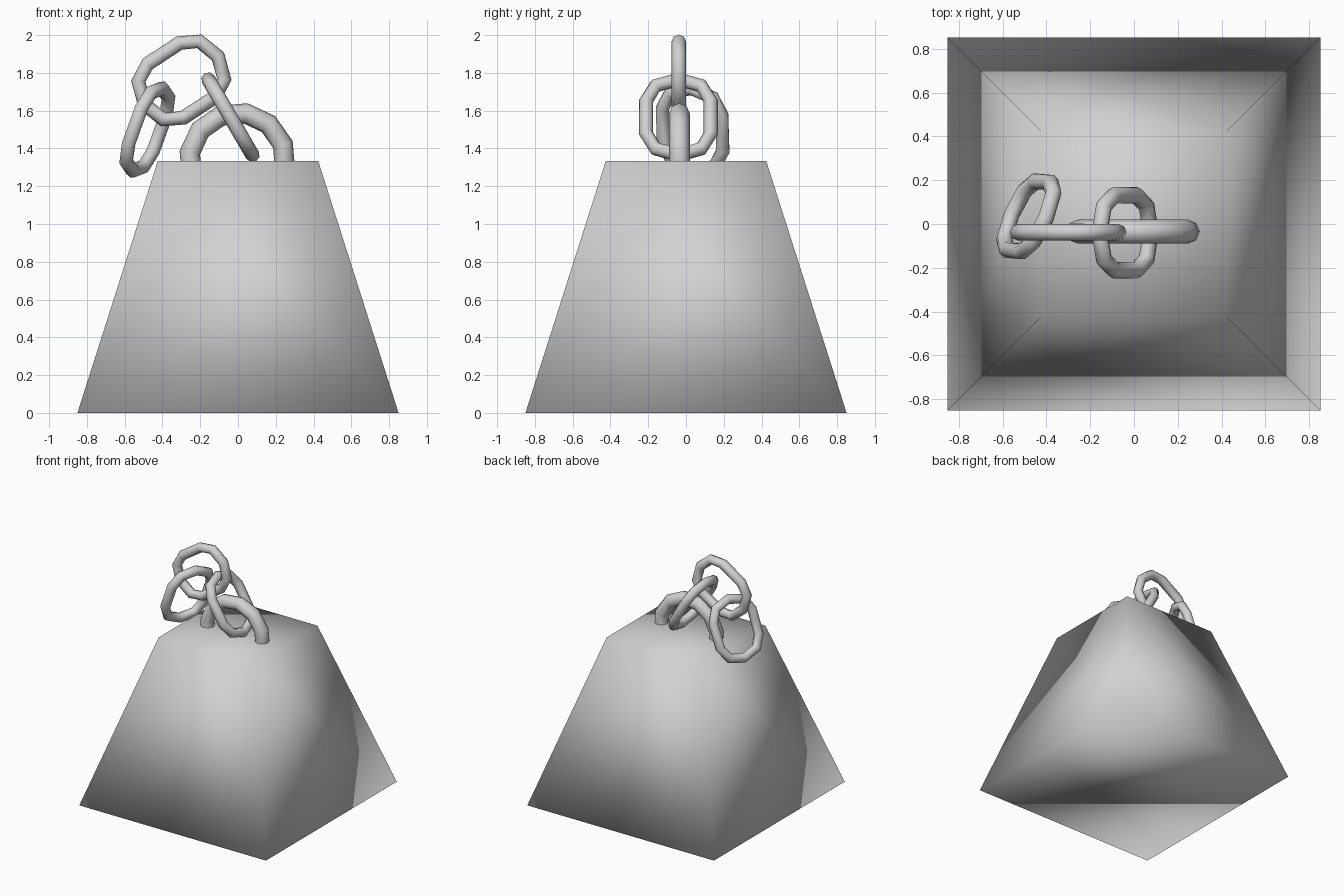
import bpy
import bmesh
from math import sin, cos, pi, radians
from mathutils import Vector

if "Cube" in bpy.data.objects:
    bpy.data.objects.remove(bpy.data.objects["Cube"], do_unlink=True)

GREY = (0.64, 0.64, 0.64, 1)
metal = bpy.data.materials.new("light_grey_metal")
metal.use_nodes = True
metal.diffuse_color = GREY
metal.node_tree.nodes["Principled BSDF"].inputs["Base Color"].default_value = GREY


def finish(bm, name):
    bmesh.ops.recalc_face_normals(bm, faces=bm.faces)
    for face in bm.faces:
        face.smooth = True
    mesh = bpy.data.meshes.new(name)
    bm.to_mesh(mesh)
    bm.free()
    mesh.materials.append(metal)
    obj = bpy.data.objects.new(name, mesh)
    bpy.context.collection.objects.link(obj)
    return obj


def closed_tube(name, outline, centre, along, across, radius, sides=8):
    """Sweep a round section around a closed flat outline."""
    along = Vector(along).normalized()
    across = Vector(across)
    across = (across - along * across.dot(along)).normalized()
    normal = along.cross(across)
    path = [Vector(centre) + along * u + across * v for u, v in outline]
    bm = bmesh.new()
    rings = []
    for i, point in enumerate(path):
        tangent = path[(i + 1) % len(path)] - path[i - 1]
        outward = tangent.cross(normal).normalized()
        rings.append([bm.verts.new(point + radius * (outward * cos(a) + normal * sin(a)))
                      for a in (2 * pi * k / sides for k in range(sides))])
    for i, ring in enumerate(rings):
        after = rings[(i + 1) % len(rings)]
        for k in range(sides):
            m = (k + 1) % sides
            bm.faces.new((ring[k], ring[m], after[m], after[k]))
    return finish(bm, name)


# Tapered square weight, shaded softly across its edges
HEIGHT = 1.333
bm = bmesh.new()
bmesh.ops.create_cube(bm, size=1)
for v in bm.verts:
    half = 0.425 if v.co.z > 0 else 0.85
    v.co = (half * 2 * v.co.x, half * 2 * v.co.y, HEIGHT * (v.co.z + 0.5))
finish(bm, "weight_body")

# Ring handle half sunk into the top
ring_outline = [(0.256 * cos(radians(a)), 0.256 * sin(radians(a)))
                for a in range(20, 380, 30)]
closed_tube("ring_handle", ring_outline, (-0.003, -0.035, HEIGHT),
            (1, 0, 0), (0, 0, 1), 0.055)

# Oval chain links: two rounded ends joined by straight sides
link_outline = []
for end in (1, -1):
    for step in range(-2, 3):
        a = step * pi / 4
        link_outline.append((end * (0.10 + 0.132 * cos(a)), end * 0.171 * sin(a)))

# name, centre, long direction, wide direction
links = [
    ("lower_chain_link", (-0.04, -0.04, 1.565), (-0.504, 0, 0.864), (0, 1, 0)),
    ("upper_chain_link", (-0.30, -0.038, 1.76), (0.84, 0, 0.55), (-0.55, 0, 0.84)),
    ("hanging_chain_link", (-0.48, 0.035, 1.5), (0.339, -0.03, 0.94), (0.382, 0.917, -0.109)),
]
for name, centre, along, across in links:
    closed_tube(name, link_outline, centre, along, across, 0.038)
